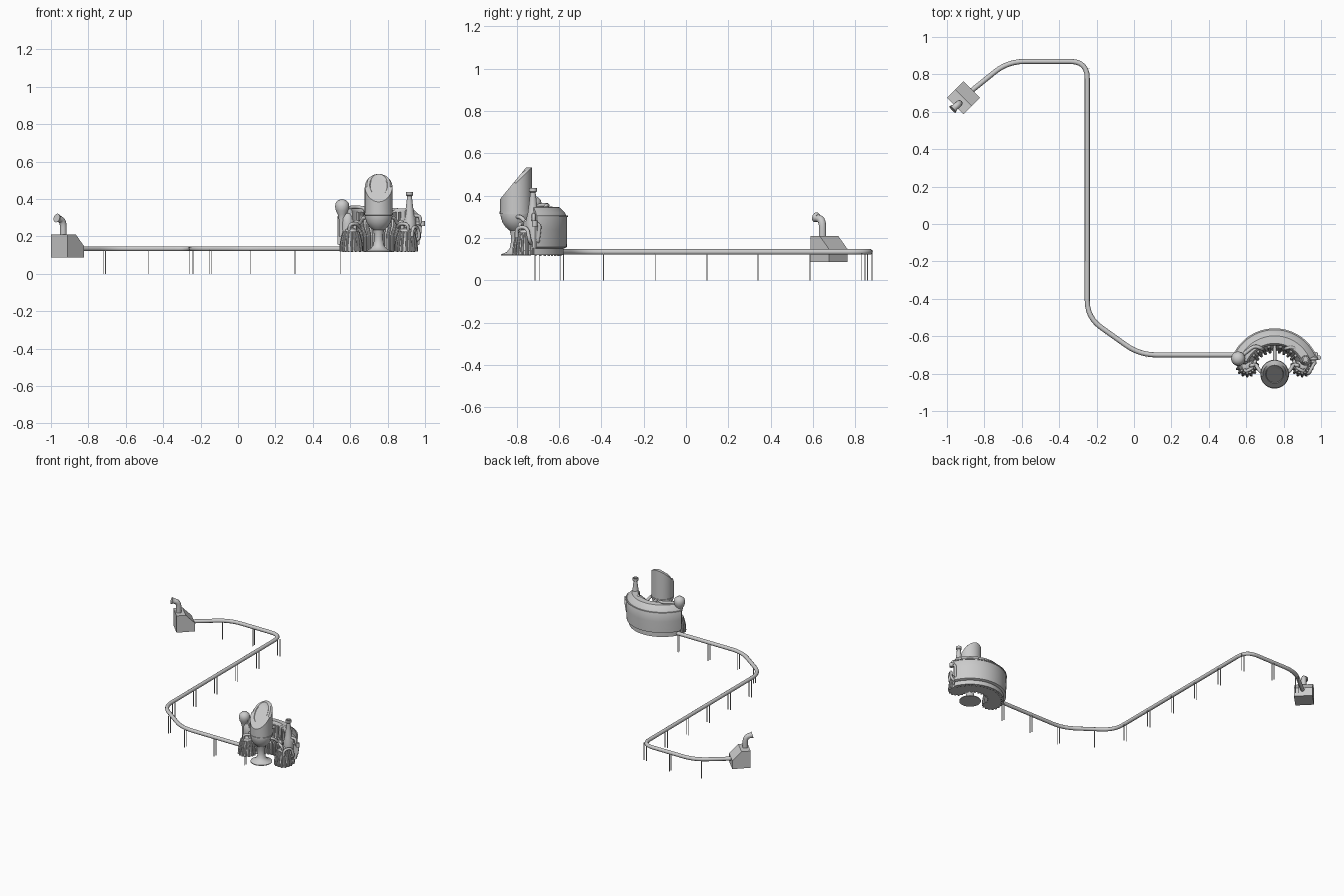
import bpy, bmesh
from math import sin, cos, pi, radians, sqrt
from mathutils import Vector

if "Cube" in bpy.data.objects:
    bpy.data.objects.remove(bpy.data.objects["Cube"])

CX, CY = 0.752, -0.803      # centre of the curved station


def finish(name, bm, angle=35):
    bmesh.ops.remove_doubles(bm, verts=bm.verts, dist=1e-5)
    bmesh.ops.recalc_face_normals(bm, faces=bm.faces)
    me = bpy.data.meshes.new(name)
    bm.to_mesh(me)
    bm.free()
    ob = bpy.data.objects.new(name, me)
    bpy.context.collection.objects.link(ob)
    bpy.ops.object.select_all(action='DESELECT')
    ob.select_set(True)
    bpy.context.view_layer.objects.active = ob
    bpy.ops.object.shade_smooth_by_angle(angle=radians(angle))
    return ob


def lathe(name, profile, x, y, n=32, a0=0, a1=360):
    """Spin (radius, z) points; a partial sweep is a closed profile with end caps."""
    bm = bmesh.new()
    part = a1 - a0 < 360
    rings = []
    for i in range(n + 1):
        a = radians(a0 + (a1 - a0) * i / n)
        rings.append([bm.verts.new((x + r * cos(a), y + r * sin(a), z)) for r, z in profile])
    m = len(profile)
    for p, q in zip(rings, rings[1:]):
        for j in range(m if part else m - 1):
            k = (j + 1) % m
            bm.faces.new((p[j], p[k], q[k], q[j]))
    if part:
        bm.faces.new(rings[0])
        bm.faces.new(rings[-1][::-1])
    return finish(name, bm)


def rounded(points, cut):
    """Replace the inner corners of a polyline by short curves."""
    pts = [Vector(p) for p in points]
    out = [pts[0]]
    for a, b, c in zip(pts, pts[1:], pts[2:]):
        p = b + (a - b).normalized() * min(cut, (a - b).length * 0.48)
        q = b + (c - b).normalized() * min(cut, (c - b).length * 0.48)
        out += [p * (1 - t) ** 2 + b * 2 * t * (1 - t) + q * t * t for t in [i / 6 for i in range(7)]]
    return out + [pts[-1]]


def tube(name, points, r, cut=0.03, res=3):
    pts = rounded(points, cut)
    cu = bpy.data.curves.new(name, 'CURVE')
    cu.dimensions = '3D'
    cu.bevel_depth, cu.bevel_resolution, cu.use_fill_caps = r, res, True
    sp = cu.splines.new('POLY')
    sp.points.add(len(pts) - 1)
    for s, p in zip(sp.points, pts):
        s.co = (*p, 1)
    ob = bpy.data.objects.new(name, cu)
    bpy.context.collection.objects.link(ob)
    bpy.ops.object.select_all(action='DESELECT')
    ob.select_set(True)
    bpy.context.view_layer.objects.active = ob
    bpy.ops.object.convert(target='MESH')
    bpy.ops.object.shade_smooth_by_angle(angle=radians(40))
    return ob


def polar(r, deg, z, x=CX, y=CY):
    return (x + r * cos(radians(deg)), y + r * sin(radians(deg)), z)


# Long pipeline
tube("pipeline", [(-.89, .695, .134), (-.675, .869, .134), (-.25, .869, .134),
                  (-.25, -.5, .134), (.03, -.70, .134), (.58, -.70, .134)], .0135, .09)

# Pairs of thin pipeline posts: x, y and direction across the pipe
posts = [(x, -.703, 0, 1) for x in (.55, .305, .065)] + [(-.147, -.585, .4, .7)]
posts += [(-.25, y, 1, 0) for y in (-.39, -.145, .1, .34, .585, .83)]
posts += [(-.48, .868, 0, 1), (-.713, .838, -.5, .8)]
bm = bmesh.new()
for x, y, dx, dy in posts:
    for s in (-.01, .01):
        v = bmesh.ops.create_cube(bm, size=1)['verts']
        bmesh.ops.scale(bm, vec=(.004, .004, .128), verts=v)
        bmesh.ops.translate(bm, vec=(x + dx * s, y + dy * s, .064), verts=v)
finish("pipeline_posts", bm)

# Pump house: extruded profile turned 45 degrees
bm = bmesh.new()
h, d = .062, sqrt(.5)
prof = [(-h, .087), (h, .087), (h, .148), (0, .21), (-h, .21)]
sides = [[bm.verts.new((-.911 + (u - s) * d, .675 + (u + s) * d, z)) for u, z in prof] for s in (-h, h)]
bm.faces.new(sides[0])
bm.faces.new(sides[1][::-1])
for j in range(5):
    k = (j + 1) % 5
    bm.faces.new((sides[0][j], sides[0][k], sides[1][k], sides[1][j]))
finish("pump_house", bm)

# Bent vent with flared mouth
tube("pump_vent", [(-.934, .645, .2), (-.934, .645, .285), (-.966, .616, .296)], .018, .04)
bm = bmesh.new()
bmesh.ops.create_cone(bm, cap_ends=True, segments=20, radius1=.018, radius2=.024, depth=.016)
rot = Vector((-.7, -.65, .25)).to_track_quat('Z', 'Y').to_matrix()
bmesh.ops.rotate(bm, matrix=rot, verts=bm.verts)
bmesh.ops.translate(bm, vec=(-.964, .618, .296), verts=bm.verts)
finish("vent_mouth", bm)

# Crescent station hall, base and roof edge
lathe("curved_hall", [(.225, .15), (.24, .157), (.242, .24), (.241, .3), (.232, .318), (.205, .345),
                      (.165, .348), (.155, .335), (.15, .24), (.135, .22), (.13, .15)],
      CX, CY, 48, 24, 156)
lathe("hall_base", [(.224, .12), (.224, .152), (.125, .152), (.125, .12)], CX, CY, 48, 22, 158)
lathe("roof_edge", [(.245, .3), (.245, .307), (.235, .307), (.235, .3)], CX, CY, 48, 24, 156)
for i in range(19):
    x, y, _ = polar(.21, 26 + i * 128 / 18, 0)
    lathe("base_stud", [(0, .115), (.005, .115), (.005, .122)], x, y, 8)

# Ribs on the inner wall of the hall
for i in range(9):
    a = 42 + i * 12
    tube("inner_rib", [polar(.12, a, .12), polar(.12, a, .21), polar(.15, a, .25), polar(.15, a, .33)],
         .008, .03, 2)

# Domes with claw-like ribs at both hall ends
for s in (-1, 1):
    x, y = CX + s * .147, -.757
    lathe("end_dome", [(0, .12), (.055, .12), (.055, .142), (.049, .15), (.048, .18), (.042, .213),
                       (.028, .238), (0, .25)], x, y)
    lathe("end_tower", [(.034, .15), (.036, .27), (.034, .3), (.022, .322), (0, .328)],
          CX + s * .165, -.715)
    for i in range(11):
        a = 150 + i * 24
        tube("dome_rib", [polar(.057, a, .12, x, y), polar(.054, a, .17, x, y),
                          polar(.038, a, .225, x, y)], .007, .03, 2)
    # Curved arm from the dome up to the pod
    tube("pod_arm", [(x - s * .02, y, .23), (x - s * .02, y, .285), (CX + s * .1, -.75, .265),
                     (CX + s * .085, -.78, .30), (CX + s * .06, -.80, .30)], .01, .03)
    # Lower front pipe
    tube("front_pipe", [(x + s * .01, -.775, .22), (x + s * .01, -.79, .265), (x - s * .03, -.77, .27),
                        (x - s * .045, -.73, .25)], .009, .025)
tube("back_bridge", [(CX, -.64, .315), (CX, -.79, .315)], .01)

# Balloon tank on the left, chimney on the right
lathe("balloon_tank", [(0, .2), (.018, .2), (.018, .29), (.024, .318), (.034, .338), (.038, .36),
                       (.034, .38), (.02, .394), (0, .399)], .557, -.72)
lathe("chimney", [(0, .24), (.034, .24), (.034, .28), (.025, .315), (.019, .36), (.013, .41), (.013, .415),
                  (.019, .42), (.019, .437), (.012, .437), (.012, .425), (0, .425)], .917, -.723)

# Roof and side pipes
tube("roof_pipe", [(.57, -.71, .345), (.60, -.685, .355), (.645, -.65, .355), (.68, -.665, .352),
                   (.69, -.67, .3)], .01, .03)
tube("right_roof_pipe", [(.90, -.70, .325), (.85, -.655, .345), (.81, -.665, .34), (.81, -.67, .28)],
     .009, .03)
tube("side_pipe", [(.94, -.72, .31), (.975, -.72, .31), (.975, -.72, .265), (.975, -.69, .265),
                   (.968, -.70, .18), (.94, -.70, .18)], .009, .02)
tube("side_pipe_low", [(.93, -.80, .2), (.935, -.80, .25), (.96, -.75, .25), (.972, -.74, .19),
                       (.94, -.73, .17)], .009, .025)
tube("side_outlet", [(.94, -.715, .268), (.992, -.715, .268)], .008)
lathe("outlet_valve", [(0, .255), (.013, .255), (.013, .282), (0, .282)], .987, -.715, 16)

# Pedestal and pod: a bowl topped by an arched, sloping cut
PY, R = -.803, .0745
lathe("pod_pedestal", [(0, .117), (.072, .117), (.072, .122), (.045, .133), (.03, .15), (.024, .18),
                       (.024, .21), (.03, .235), (.048, .25), (.065, .275), (.073, .305), (.073, .32)],
      CX, PY)
lathe("pod_band", [(.072, .312), (.077, .314), (.077, .324), (.072, .326)], CX, PY)
bm = bmesh.new()
N, rings = 48, []
for r, drop in ((R, None), (R, 0), (.062, 0), (.048, 0), (.045, .005), (.03, .005), (.015, .005), (0, .005)):
    ring = []
    for i in range(N):
        dx, dy = r * cos(2 * pi * i / N), r * sin(2 * pi * i / N)
        arch = .459 + sqrt(max(0, R * R - dx * dx))
        slope = .475 + dy * 1.217
        z = .318 if drop is None else min(arch, slope - drop)
        ring.append(bm.verts.new((CX + dx, PY + dy, z)))
    rings.append(ring)
for p, q in zip(rings, rings[1:]):
    for i in range(N):
        k = (i + 1) % N
        bm.faces.new((p[i], p[k], q[k], q[i]))
finish("pod_shell", bm, 30)
